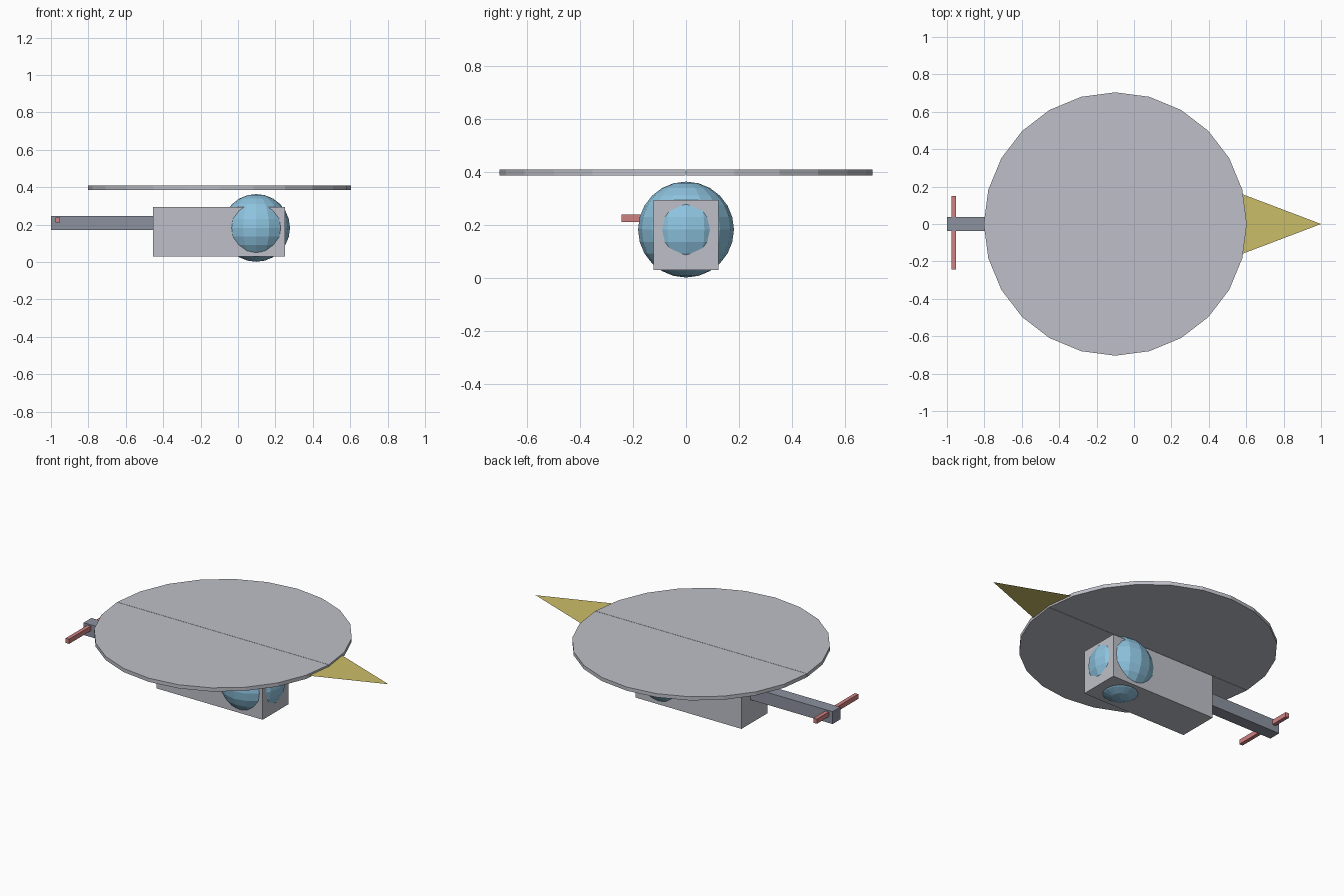
import bpy
import bmesh
import math
from mathutils import Matrix, Vector

cube = bpy.data.objects.get("Cube")
if cube:
    bpy.data.objects.remove(cube, do_unlink=True)


def material(name, rgb):
    mat = bpy.data.materials.new(name)
    mat.use_nodes = True
    mat.diffuse_color = (*rgb, 1)
    mat.node_tree.nodes["Principled BSDF"].inputs["Base Color"].default_value = (*rgb, 1)
    return mat


def add_object(name, bm, mat):
    bmesh.ops.recalc_face_normals(bm, faces=bm.faces)
    mesh = bpy.data.meshes.new(name)
    bm.to_mesh(mesh)
    bm.free()
    mesh.materials.append(mat)
    obj = bpy.data.objects.new(name, mesh)
    bpy.context.collection.objects.link(obj)
    return obj


def box(name, low, high, mat):
    low, high = Vector(low), Vector(high)
    bm = bmesh.new()
    place = Matrix.Translation((low + high) / 2) @ Matrix.Diagonal((*(high - low), 1))
    bmesh.ops.create_cube(bm, size=1, matrix=place)
    return add_object(name, bm, mat)


def half_disc(name, side, mat):
    # Half of a 24-sided disc, with a hairline seam along x
    radius, bottom, thickness = 0.703, 0.386, 0.022
    bm = bmesh.new()
    points = []
    for i in range(13):
        a = math.pi * i / 12
        y = side * (radius * math.sin(a) + 0.001)
        points.append(bm.verts.new((radius * math.cos(a) - 0.1, y, bottom)))
    face = bm.faces.new(points)
    top = bmesh.ops.extrude_face_region(bm, geom=[face])["geom"]
    moved = [v for v in top if isinstance(v, bmesh.types.BMVert)]
    bmesh.ops.translate(bm, verts=moved, vec=(0, 0, thickness))
    return add_object(name, bm, mat)


light_grey = material("light grey", (0.52, 0.53, 0.58))
slate = material("slate grey", (0.26, 0.285, 0.345))
blue = material("glass blue", (0.27, 0.55, 0.74))
yellow = material("pale yellow", (0.60, 0.51, 0.14))
red = material("soft red", (0.62, 0.22, 0.22))

# Cabin, tail boom and tail rotor
box("cabin", (-0.455, -0.123, 0.03), (0.25, 0.123, 0.293), light_grey)
box("tail_boom", (-1, -0.037, 0.172), (-0.45, 0.037, 0.246), slate)
box("tail_rotor", (-0.975, -0.243, 0.21), (-0.952, 0.15, 0.238), red)

# Faceted canopy bulging through the cabin walls
bm = bmesh.new()
bmesh.ops.create_uvsphere(bm, u_segments=16, v_segments=12, radius=0.181,
                          matrix=Matrix.Translation((0.097, 0, 0.182)))
add_object("canopy", bm, blue)

# Main rotor disc in two halves
for name, side in (("rotor_disc_left", 1), ("rotor_disc_right", -1)):
    half_disc(name, side, light_grey)

# Flat pointer at the nose end of the rotor
bm = bmesh.new()
bm.faces.new([bm.verts.new(p) for p in
              ((1, 0, 0.397), (0.57, 0.163, 0.397), (0.57, -0.163, 0.397))])
add_object("nose_pointer", bm, yellow)
